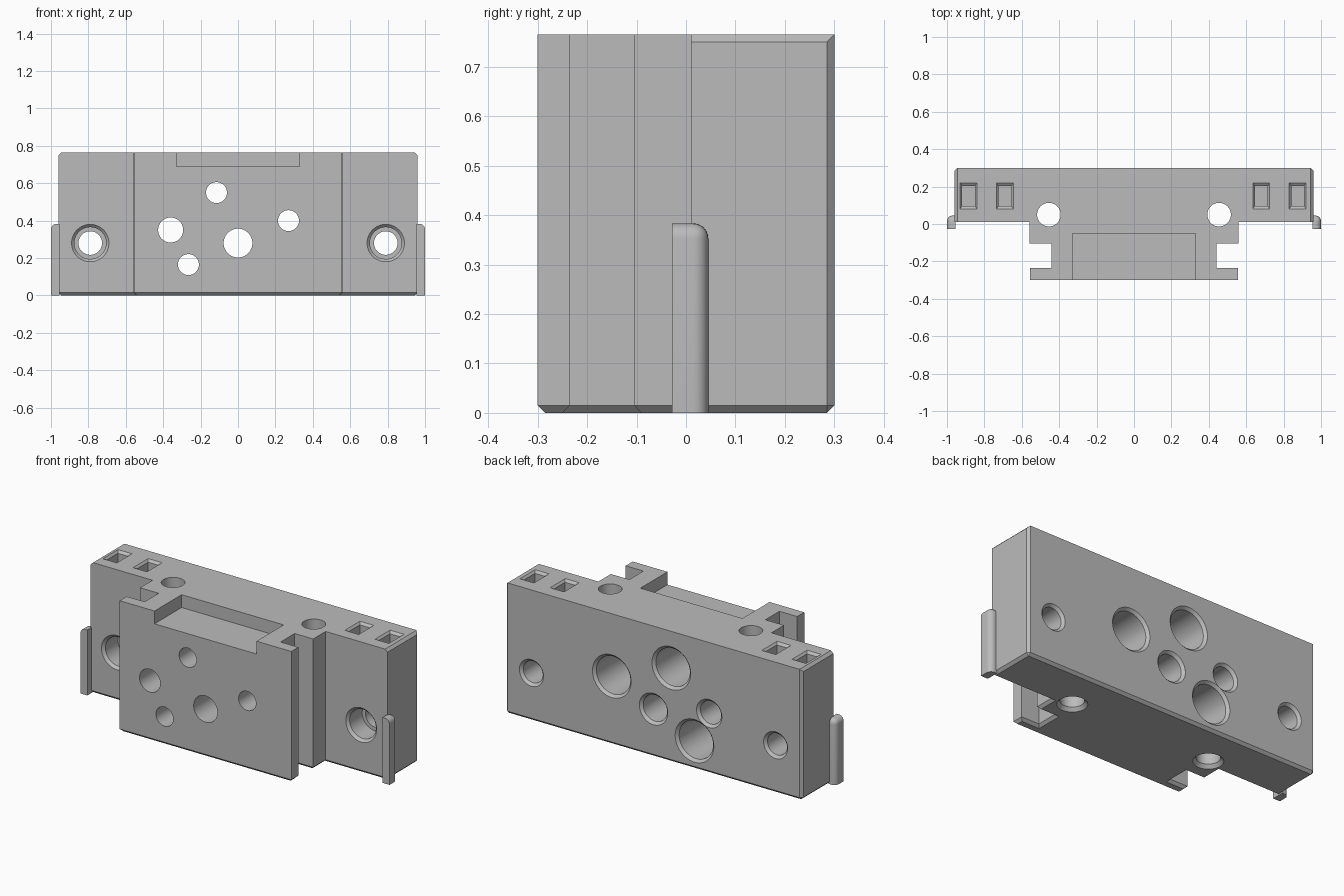
import bpy, bmesh, math
from mathutils import Matrix, Vector

if "Cube" in bpy.data.objects:
    bpy.data.objects.remove(bpy.data.objects["Cube"], do_unlink=True)

grey = bpy.data.materials.new("machined grey")
grey.use_nodes = True
colour = (0.5, 0.5, 0.5, 1)
grey.diffuse_color = colour
grey.node_tree.nodes["Principled BSDF"].inputs["Base Color"].default_value = colour

TOP = 0.765
BACK = 0.30
CH = 0.015


def make_object(name, bm):
    bmesh.ops.recalc_face_normals(bm, faces=bm.faces[:])
    mesh = bpy.data.meshes.new(name)
    bm.to_mesh(mesh)
    bm.free()
    mesh.materials.append(grey)
    obj = bpy.data.objects.new(name, mesh)
    bpy.context.collection.objects.link(obj)
    return obj


def box_mesh(lo, hi):
    bm = bmesh.new()
    lo, hi = Vector(lo), Vector(hi)
    size = hi - lo
    bmesh.ops.create_cube(bm, size=1, matrix=Matrix.Translation((lo + hi) / 2) @ Matrix.Diagonal((*size, 1)))
    return bm


def turned(name, profile, matrix, sides=48):
    """Stack of rings (distance, radius) along local z; four sides gives a square."""
    bm = bmesh.new()
    grow = math.sqrt(2) if sides == 4 else 1
    rings = []
    for dist, r in profile:
        angles = [2 * math.pi * (i + 0.5) / sides for i in range(sides)]
        rings.append([bm.verts.new((grow * r * math.cos(a), grow * r * math.sin(a), dist)) for a in angles])
    for low, high in zip(rings, rings[1:]):
        for i in range(sides):
            j = (i + 1) % sides
            bm.faces.new((low[i], low[j], high[j], high[i]))
    bm.faces.new(rings[0])
    bm.faces.new(rings[-1])
    bm.transform(matrix)
    return make_object(name, bm)


def along_y(x, z):
    return Matrix.Translation((x, 0, z)) @ Matrix.Rotation(-math.pi / 2, 4, 'X')


# Body: stepped rail profile, mirrored and extruded upward
half = [(0.56, 0.01), (0.56, -0.105), (0.44, -0.105), (0.44, -0.235), (0.555, -0.235), (0.555, -0.30)]
half = [(0.96, BACK), (0.96, 0.01)] + half
outline = half + [(-x, y) for x, y in reversed(half)]
bm = bmesh.new()
base = bm.faces.new([bm.verts.new((x, y, 0)) for x, y in outline])
grown = bmesh.ops.extrude_face_region(bm, geom=[base])["geom"]
bmesh.ops.translate(bm, vec=(0, 0, TOP), verts=[v for v in grown if isinstance(v, bmesh.types.BMVert)])
bmesh.ops.recalc_face_normals(bm, faces=bm.faces[:])


def chamfered(edge):
    a, b = (v.co for v in edge.verts)
    bottom = max(a.z, b.z) < 0.001
    end = min(abs(a.x), abs(b.x)) > 0.95 and a.x * b.x > 0
    top_end = end and min(a.z, b.z) > TOP - 0.001
    back_corner = end and min(a.y, b.y) > BACK - 0.001
    return bottom or top_end or back_corner


bmesh.ops.bevel(bm, geom=[e for e in bm.edges if chamfered(e)], offset=CH,
                segments=1, profile=0.5, affect='EDGES')
body = make_object("manifold_body", bm)

cutters = []

# Front recess in the top
cutters.append(make_object("recess_cutter", box_mesh((-0.33, -0.4, 0.69), (0.33, -0.05, 0.9))))

# Ports widened at the back
for x, z in [(-0.115, 0.55), (0.27, 0.40), (-0.265, 0.165)]:
    steps = [(-0.4, 0.056), (0, 0.056), (0, 0.11), (BACK - CH, 0.11), (BACK, 0.125), (0.35, 0.125)]
    cutters.append(turned("port_cutter", steps, along_y(x, z)))

# Plain through ports
for x, z, r in [(0, 0.28, 0.077), (-0.36, 0.35, 0.067)]:
    steps = [(-0.4, r), (BACK - CH, r), (BACK, r + CH), (0.35, r + CH)]
    cutters.append(turned("through_port_cutter", steps, along_y(x, z)))

for side in (-1, 1):
    # Counterbored mounting holes
    steps = [(-0.1, 0.10), (0.01, 0.10), (0.025, 0.085), (0.14, 0.085), (0.14, 0.063),
             (BACK - CH, 0.063), (BACK, 0.078), (0.35, 0.078)]
    cutters.append(turned("mounting_cutter", steps, along_y(side * 0.79, 0.28)))
    # Vertical holes
    steps = [(-0.1, 0.08), (0, 0.08), (0.02, 0.063), (0.9, 0.063)]
    cutters.append(turned("vertical_cutter", steps, Matrix.Translation((side * 0.455, 0.05, 0))))

# Rectangular pockets in the top
for x in (-0.885, -0.69, 0.68, 0.875):
    steps = [(-0.11, 0.034), (-0.012, 0.034), (0, 0.045), (0.05, 0.045)]
    place = Matrix.Translation((x, 0.15, TOP)) @ Matrix.Diagonal((1, 1.55, 1, 1))
    cutters.append(turned("pocket_cutter", steps, place, 4))

# Slanted groove on the back, wider in its lower half
along = Vector((-0.335, 0, 0.415)).normalized()
across = Vector((-along.z, 0, along.x))
frame = Matrix.Translation((-0.36, 0, 0.35)) @ Matrix((along, (0, 1, 0), across)).transposed().to_4x4()
for start, end, wide in [(-0.01, 0.75, 0.065), (-0.01, 0.25, 0.105)]:
    bm = box_mesh((start, 0.235, -0.065), (end, 0.4, wide))
    floor_edges = [e for e in bm.edges if all(v.co.y < 0.24 for v in e.verts)
                   and abs(e.verts[0].co.z - e.verts[1].co.z) < 0.001]
    bmesh.ops.bevel(bm, geom=floor_edges, offset=0.04, segments=6, profile=0.5, affect='EDGES')
    bm.transform(frame)
    cutters.append(make_object("groove_cutter", bm))

# Apply every cut, then drop the cutters
for cutter in cutters:
    cutter.hide_render = True
    cut = body.modifiers.new(cutter.name, 'BOOLEAN')
    cut.operation = 'DIFFERENCE'
    cut.solver = 'EXACT'
    cut.object = cutter
graph = bpy.context.evaluated_depsgraph_get()
body.data = bpy.data.meshes.new_from_object(body.evaluated_get(graph))
body.modifiers.clear()
for cutter in cutters:
    bpy.data.objects.remove(cutter, do_unlink=True)

# Side keys with rounded outer back and top
parts = [body]
for side, name in ((-1, "right_key"), (1, "left_key")):
    bm = box_mesh((0.955, -0.028, 0), (1.0, 0.045, 0.383))

    def rounded(edge):
        mid = (edge.verts[0].co + edge.verts[1].co) / 2
        outer, back, high = mid.x > 0.99, mid.y > 0.04, mid.z > 0.38
        return outer + back + high == 2 and not (mid.x < 0.96)

    bmesh.ops.bevel(bm, geom=[e for e in bm.edges if rounded(e)], offset=0.03,
                    segments=6, profile=0.5, affect='EDGES')
    bm.transform(Matrix.Diagonal((side, 1, 1, 1)))
    parts.append(make_object(name, bm))

# Smooth the bores, keep machined edges crisp
bpy.ops.object.select_all(action='DESELECT')
for part in parts:
    part.select_set(True)
bpy.context.view_layer.objects.active = body
bpy.ops.object.shade_smooth_by_angle(angle=math.radians(30))
